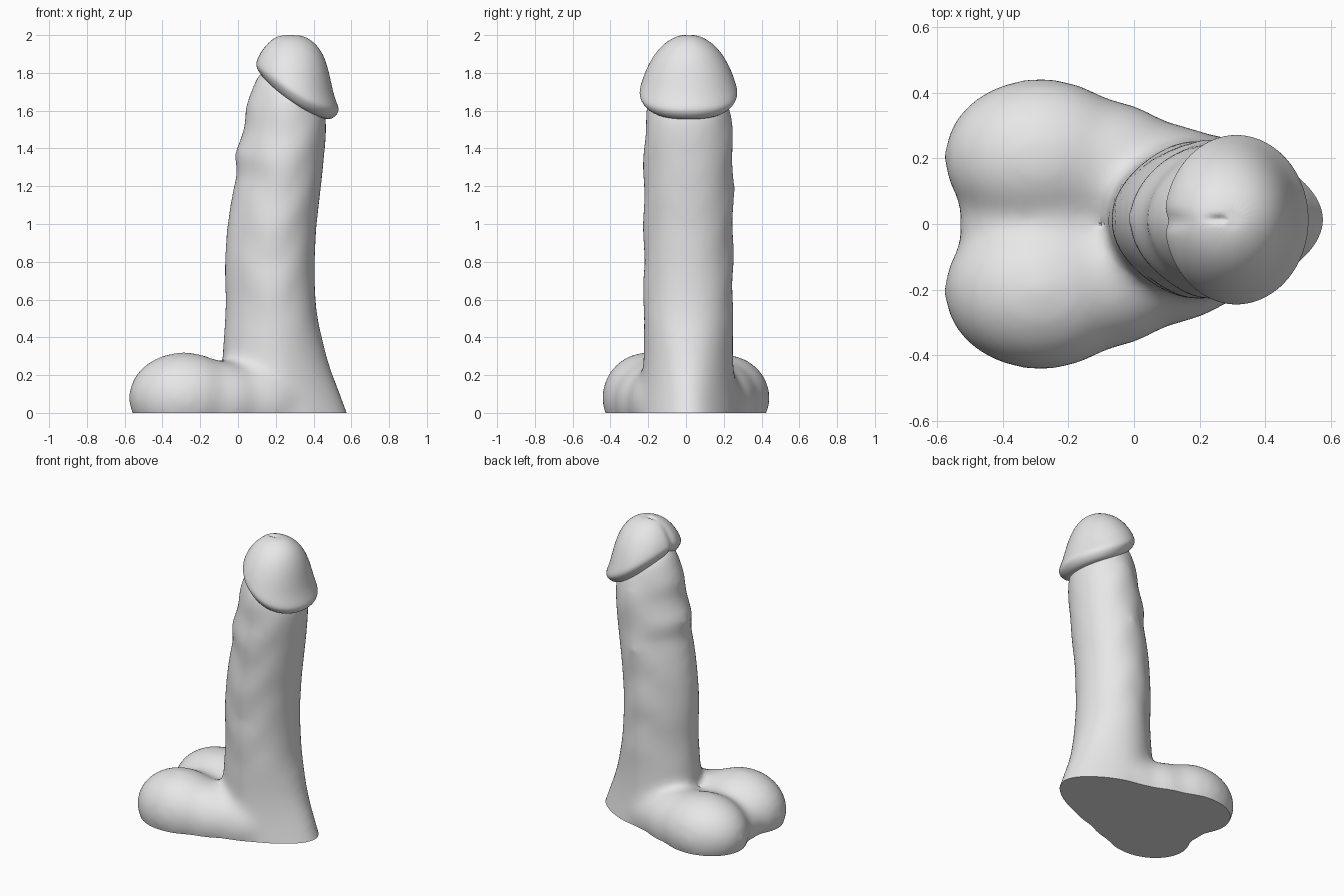
import bpy, bmesh, math
from mathutils import Matrix, Vector

cube = bpy.data.objects.get("Cube")
if cube:
    bpy.data.objects.remove(cube)

grey = bpy.data.materials.new("light grey")
grey.use_nodes = True
grey.diffuse_color = (0.8, 0.8, 0.8, 1)
grey.node_tree.nodes["Principled BSDF"].inputs["Base Color"].default_value = (0.8, 0.8, 0.8, 1)


def loft(bm, rings, segs, cy, sag=0.0, narrow=lambda z, c: 1, ripple=0.0):
    """Closed tube through tilted rings (left x, left z, right x, right z, half depth)."""
    loops = []
    for lx, lz, rx, rz, hy in rings:
        loop = []
        for i in range(segs):
            a = 2 * math.pi * i / segs
            c, s = math.cos(a), math.sin(a)
            z = (lz + rz) / 2 + (rz - lz) / 2 * c - sag * (hy / 0.25) ** 2 * s * s
            fade = min(1, max(0, (z - 0.4) / 0.2))
            bump = ripple * fade * math.sin(z * 19 + 2 * math.sin(3 * a)) * s * s
            x = (lx + rx) / 2 + (rx - lx) / 2 * c
            loop.append(bm.verts.new((x, cy + (hy + bump) * s * narrow(z, c), z)))
        loops.append(loop)
    for lo, hi in zip(loops, loops[1:]):
        for i in range(segs):
            j = (i + 1) % segs
            bm.faces.new((lo[i], lo[j], hi[j], hi[i]))
    for loop, flip in ((loops[0], True), (loops[-1], False)):
        mid = sum((v.co for v in loop), Vector()) / segs
        if not flip:
            mid.z += 0.006
        pole = bm.verts.new(mid)
        for i in range(segs):
            a, b = loop[i], loop[(i + 1) % segs]
            bm.faces.new((b, a, pole) if flip else (a, b, pole))


def shaft_narrowing(z, c):
    """Foot tapers towards +x; the shaft above tapers towards -x."""
    foot = max(0, min(1, (0.5 - z) / 0.4))
    if c > 0:
        return 1 - (0.3 * foot - 0.05 * (1 - foot)) * c
    return 1 + 0.2 * (1 - foot) * c


def ellipsoid(bm, centre, radii):
    bmesh.ops.create_uvsphere(bm, u_segments=40, v_segments=24, radius=1,
                              matrix=Matrix.Translation(centre) @ Matrix.Diagonal((*radii, 1)))


def add_object(name, bm):
    mesh = bpy.data.meshes.new(name)
    bm.to_mesh(mesh)
    bm.free()
    obj = bpy.data.objects.new(name, mesh)
    bpy.context.collection.objects.link(obj)
    return obj


def bake(obj):
    """Apply the modifiers and return the result for further editing."""
    bpy.context.view_layer.update()
    result = obj.evaluated_get(bpy.context.evaluated_depsgraph_get())
    bm = bmesh.new()
    bm.from_mesh(result.to_mesh())
    result.to_mesh_clear()
    obj.modifiers.clear()
    return bm


def finish(obj, bm):
    bm.to_mesh(obj.data)
    bm.free()
    obj.data.materials.clear()
    obj.data.materials.append(grey)
    bpy.ops.object.select_all(action='DESELECT')
    obj.select_set(True)
    bpy.context.view_layer.objects.active = obj
    bpy.ops.object.shade_smooth_by_angle(angle=math.radians(45))


# Shaft with its flared foot
bm = bmesh.new()
shaft_rings = [
    (-0.08, -0.15, 0.64, -0.15, 0.26), (-0.08, 0.0, 0.582, 0.0, 0.26),
    (-0.08, 0.1, 0.546, 0.1, 0.253), (-0.08, 0.2, 0.505, 0.2, 0.245),
    (-0.082, 0.3, 0.472, 0.3, 0.241), (-0.08, 0.4, 0.447, 0.4, 0.24),
    (-0.072, 0.5, 0.423, 0.5, 0.24), (-0.068, 0.6, 0.413, 0.6, 0.24),
    (-0.073, 0.7, 0.408, 0.7, 0.24), (-0.074, 0.8, 0.408, 0.8, 0.24),
    (-0.067, 0.9, 0.413, 0.9, 0.241), (-0.059, 1.0, 0.418, 1.0, 0.241),
    (-0.044, 1.1, 0.428, 1.08, 0.241), (-0.026, 1.2, 0.438, 1.16, 0.241),
    (-0.005, 1.27, 0.443, 1.22, 0.241), (-0.025, 1.37, 0.453, 1.29, 0.241),
    (0.012, 1.45, 0.458, 1.36, 0.239), (0.037, 1.54, 0.465, 1.43, 0.236),
    (0.035, 1.62, 0.47, 1.49, 0.232), (0.066, 1.70, 0.47, 1.55, 0.222),
    (0.09, 1.77, 0.46, 1.60, 0.205), (0.14, 1.83, 0.42, 1.66, 0.17),
]
loft(bm, shaft_rings, 48, 0.013, narrow=shaft_narrowing, ripple=0.008)

# Two rounded lobes, the webs joining them to the shaft, and the filled middle
for side, height in ((-1, 0.243), (1, 0.23)):
    ellipsoid(bm, (-0.285, side * 0.202, 0.08), (0.297, 0.244, height))
    ellipsoid(bm, (-0.13, side * 0.17, 0.06), (0.30, 0.215, 0.22))
    ellipsoid(bm, (0.03, side * 0.13, 0.05), (0.32, 0.185, 0.215))
ellipsoid(bm, (-0.25, 0, 0.06), (0.288, 0.22, 0.185))

# Fuse into one skin, soften the joins and slice flat at the ground
body = add_object("shaft_and_base", bm)
remesh = body.modifiers.new("fuse", 'REMESH')
remesh.mode = 'VOXEL'
remesh.voxel_size = 0.02
smooth = body.modifiers.new("soften", 'SMOOTH')
smooth.factor = 0.5
smooth.iterations = 36
bm = bake(body)
bmesh.ops.bisect_plane(bm, geom=bm.verts[:] + bm.edges[:] + bm.faces[:],
                       plane_co=(0, 0, 0), plane_no=(0, 0, 1), clear_inner=True)
bmesh.ops.holes_fill(bm, edges=[e for e in bm.edges if e.is_boundary], sides=0)
bmesh.ops.recalc_face_normals(bm, faces=bm.faces[:])
finish(body, bm)

# Domed tip with a tilted, overhanging rim
bm = bmesh.new()
tip_rings = [
    (0.14, 1.76, 0.42, 1.575, 0.18), (0.105, 1.81, 0.485, 1.54, 0.225),
    (0.088, 1.843, 0.542, 1.59, 0.258), (0.093, 1.866, 0.53, 1.63, 0.264),
    (0.103, 1.89, 0.507, 1.69, 0.25), (0.118, 1.917, 0.49, 1.775, 0.228),
    (0.146, 1.952, 0.465, 1.875, 0.188), (0.185, 1.985, 0.42, 1.952, 0.13),
    (0.235, 2.002, 0.355, 1.994, 0.063),
]
loft(bm, tip_rings, 24, 0.013, sag=0.045)
tip = add_object("domed_tip", bm)
tip.modifiers.new("round", 'SUBSURF').levels = 2
bm = bake(tip)
for v in bm.verts:
    x, y, z = v.co
    # Small slit on top
    if z > 1.93:
        v.co.z -= 0.012 * math.exp(-((x - 0.262) / 0.035) ** 2 - ((y - 0.015) / 0.012) ** 2)
    # Shallow crease on the inner side, fading towards the top
    fade = min(1, max(0, (0.2 - x) / 0.08))
    v.co.x += 0.012 * fade * math.exp(-((y - 0.01) / 0.025) ** 2)
bmesh.ops.recalc_face_normals(bm, faces=bm.faces[:])
finish(tip, bm)
